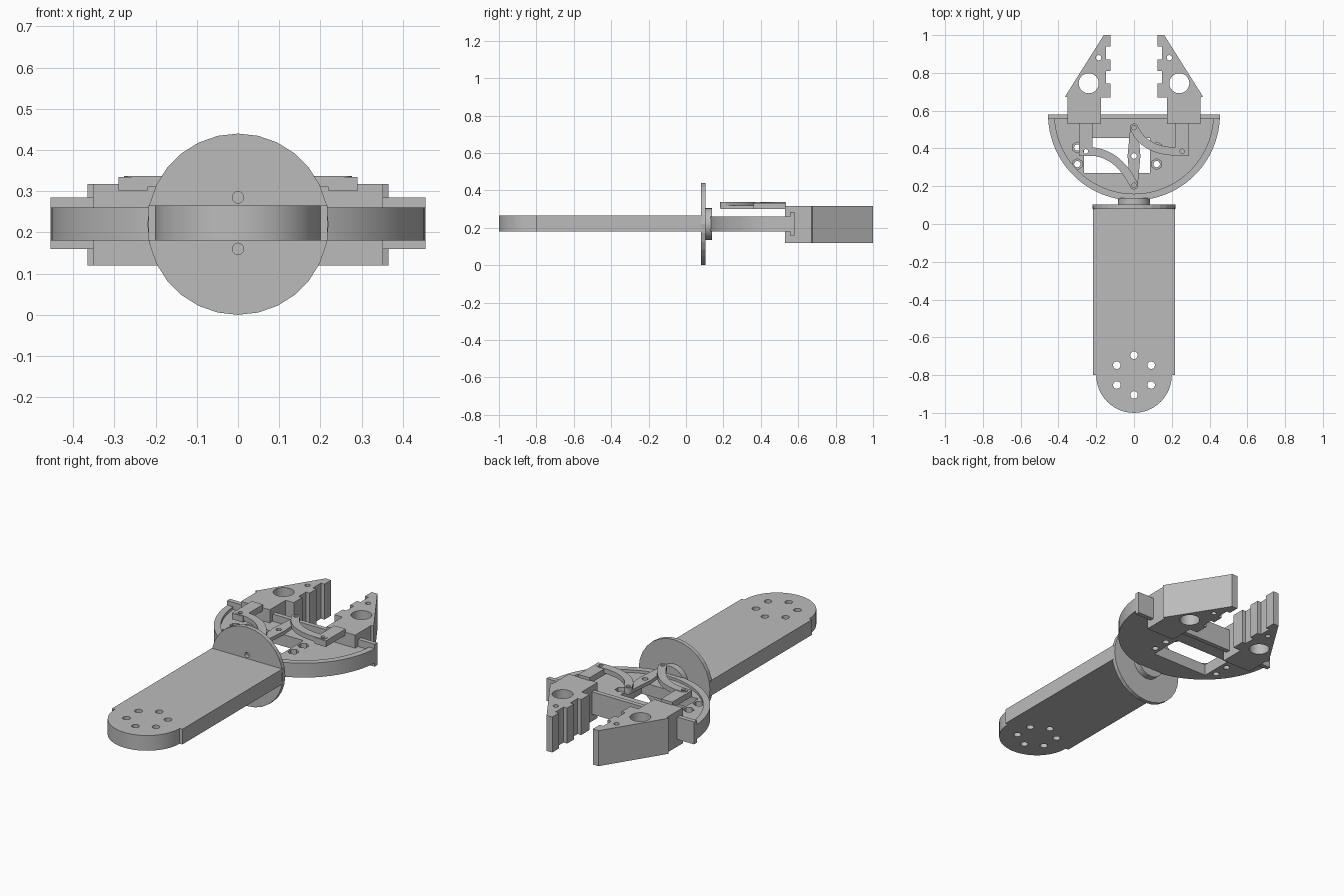
import bpy, bmesh
from math import sin, cos, pi
from mathutils import Matrix, Vector

cube = bpy.data.objects.get("Cube")
if cube:
    bpy.data.objects.remove(cube)

grey = bpy.data.materials.new("plain grey")
grey.use_nodes = True
colour = (0.5, 0.5, 0.5, 1)
grey.diffuse_color = colour
grey.node_tree.nodes["Principled BSDF"].inputs["Base Color"].default_value = colour


def arc(x, y, r, start=0, end=2 * pi, n=24):
    """Points along an arc; a full turn leaves out the repeated last point."""
    full = abs(end - start) > 2 * pi - 0.001
    count = n if full else n + 1
    return [(x + r * cos(start + (end - start) * i / n),
             y + r * sin(start + (end - start) * i / n)) for i in range(count)]


def box(x0, x1, y0, y1):
    return [(x0, y0), (x1, y0), (x1, y1), (x0, y1)]


def prism(name, outline, z0, z1, holes=(), matrix=None):
    """Extrude a flat outline with holes."""
    bm = bmesh.new()
    edges = []
    for loop in [outline, *holes]:
        vs = [bm.verts.new((x, y, z0)) for x, y in loop]
        edges += [bm.edges.new((vs[i - 1], vs[i])) for i in range(len(vs))]
    bmesh.ops.triangle_fill(bm, edges=edges, use_beauty=True, use_dissolve=False)
    top = bmesh.ops.extrude_face_region(bm, geom=bm.faces[:], use_keep_orig=True)
    bmesh.ops.translate(bm, vec=(0, 0, z1 - z0),
                        verts=[g for g in top["geom"] if isinstance(g, bmesh.types.BMVert)])
    if matrix:
        bm.transform(matrix)
    bmesh.ops.recalc_face_normals(bm, faces=bm.faces[:])
    mesh = bpy.data.meshes.new(name)
    bm.to_mesh(mesh)
    bm.free()
    mesh.materials.append(grey)
    obj = bpy.data.objects.new(name, mesh)
    bpy.context.collection.objects.link(obj)
    return obj


def smooth(obj):
    bpy.ops.object.select_all(action="DESELECT")
    obj.select_set(True)
    bpy.context.view_layer.objects.active = obj
    bpy.ops.object.shade_smooth_by_angle(angle=0.4)


def link(name, a, b, c, half):
    """Curved bar with rounded ends and a pin hole at each end."""
    a, b, c = Vector(a), Vector(b), Vector(c)
    left, right = [], []
    for i in range(17):
        t = i / 16
        p = a * (1 - t) ** 2 + b * 2 * t * (1 - t) + c * t * t
        d = ((b - a) * (1 - t) + (c - b) * t).normalized()
        side = Vector((-d.y, d.x)) * half
        left.append(p + side)
        right.append(p - side)

    def cap(p, edge):
        v = edge - p
        return [p + Matrix.Rotation(-pi * k / 8, 2) @ v for k in range(1, 8)]

    pts = left + cap(c, left[-1]) + right[::-1] + cap(a, right[0])
    holes = [arc(p.x, p.y, 0.012, n=12) for p in (a, c)]
    smooth(prism(name, [tuple(p) for p in pts], 0.31, 0.337, holes))


# Forearm with rounded end and a ring of bolt holes
bolt_holes = [arc(0.105 * cos(a), -0.8 + 0.105 * sin(a), 0.02, n=16)
              for a in [pi / 6 + i * pi / 3 for i in range(6)]]
arm = arc(0, -0.8, 0.2, pi, 2 * pi, 24)
arm += [(0.217, -0.8), (0.217, 0.09), (-0.217, 0.09), (-0.217, -0.8)]
smooth(prism("forearm", arm, 0.18, 0.265, bolt_holes))

# Wrist disc and hub, standing upright
upright = Matrix.Translation((0, 0, 0.22)) @ Matrix.Rotation(pi / 2, 4, "X")
prism("wrist_disc", arc(0, 0, 0.22, n=28), -0.103, -0.08,
      [arc(0, z, 0.014, n=16) for z in (0.065, -0.06)], upright)
smooth(prism("wrist_hub", arc(0, 0, 0.085, n=32), -0.138, -0.1, matrix=upright))

# Half-round palm: rim, recessed floor with motor opening, nut pockets
cy = 0.58
rim = arc(0, cy, 0.455, pi, 2 * pi, 48) + arc(0, cy, 0.42, 2 * pi, pi, 48)
smooth(prism("palm_rim", rim, 0.18, 0.26))
floor = arc(0, cy, 0.42, pi, 2 * pi, 48)
opening = box(-0.265, 0.085, 0.27, 0.455)
screws = [(x, y) for x in (-0.3, 0.12) for y in (0.317, 0.405)]
prism("palm_floor_lower", floor, 0.18, 0.215,
      [opening] + [arc(x, y, 0.017, n=16) for x, y in screws])
prism("palm_floor_upper", floor, 0.215, 0.245,
      [opening] + [arc(x, y, 0.029, pi / 6, pi / 6 + 2 * pi, 6) for x, y in screws])
prism("slide_rail", box(-0.455, 0.455, 0.555, 0.58), 0.16, 0.285)

# Pair of toothed fingers with sliding brackets
for s, side in ((1, "left"), (-1, "right")):
    def flip(pts):
        return [(s * x, y) for x, y in pts]
    profile = [(0.175, 0.53), (0.352, 0.53), (0.352, 0.67), (0.365, 0.675), (0.16, 1.0)]
    tooth, notch = 0.125, 0.147
    profile += [(tooth, 1.0), (tooth, 0.94), (notch, 0.94), (notch, 0.87), (tooth, 0.87),
                (tooth, 0.81), (notch, 0.81), (notch, 0.745), (tooth, 0.745),
                (tooth, 0.67), (0.175, 0.67)]
    smooth(prism(side + "_finger", flip(profile), 0.12, 0.318,
                 [flip(arc(0.24, 0.745, 0.053, n=32)), flip(arc(0.187, 0.88, 0.014, n=16))]))
    prism(side + "_bracket", flip(box(0.22, 0.29, 0.36, 0.535)), 0.3, 0.334,
          [flip(arc(0.255, 0.385, 0.012, n=12))])

# Servo horn and curved links driving the fingers
horn = [(0.034, 0.36)] + arc(0, 0.51, 0.02, 0, pi, 8)
horn += [(-0.034, 0.36)] + arc(0, 0.205, 0.02, pi, 2 * pi, 8)
prism("servo_horn", horn, 0.3, 0.32, [arc(0, 0.36, 0.015, n=16)])
link("right_link", (-0.255, 0.385), (-0.09, 0.39), (0, 0.205), 0.022)
link("left_link", (0.255, 0.385), (0.06, 0.375), (0, 0.51), 0.022)
